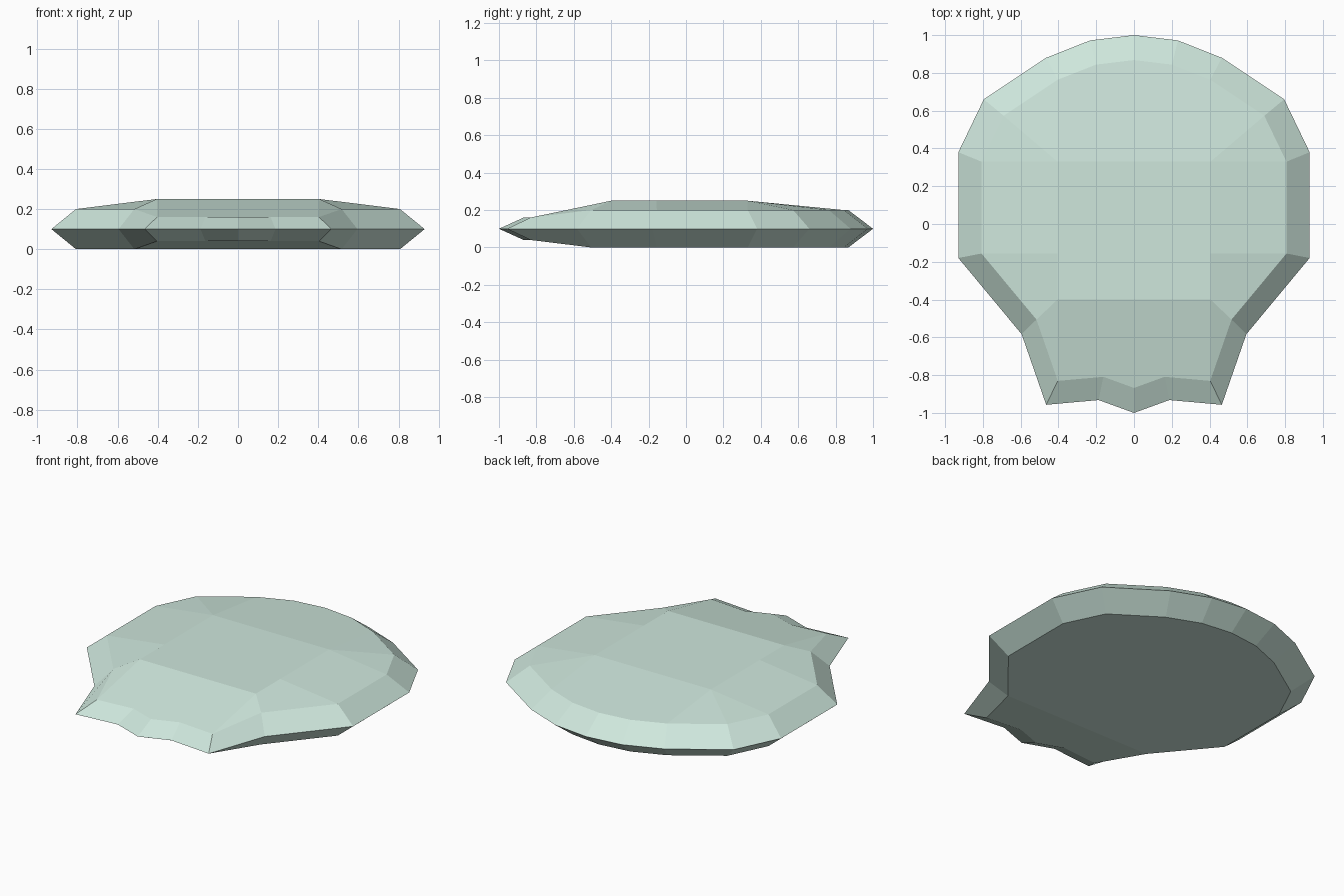
import bpy, bmesh

if "Cube" in bpy.data.objects:
    bpy.data.objects.remove(bpy.data.objects["Cube"])

# Right half of the outline, from the back tip round to the front tip
HALF = [(0, 1), (0.232, 0.972), (0.465, 0.88), (0.795, 0.66), (0.93, 0.38),
        (0.93, -0.18), (0.595, -0.583), (0.465, -0.957), (0.187, -0.932), (0, -1)]
OUTLINE = HALF + [(-x, y) for x, y in HALF[-2:0:-1]]
N = len(OUTLINE)
INSET = 0.868
FRONT = range(7, 12)  # the thinner points along the front edge

bm = bmesh.new()


def ring(scale, z, z_front):
    return [bm.verts.new((x * scale, y * scale, z_front if i in FRONT else z))
            for i, (x, y) in enumerate(OUTLINE)]


def bridge(a, b):
    for i in range(N):
        j = (i + 1) % N
        bm.faces.new((a[i], a[j], b[j], b[i]))


# Bevelled rim above and below the widest line
bottom = ring(INSET, 0.0, 0.04)
middle = ring(1.0, 0.1, 0.1)
top = ring(INSET, 0.2, 0.16)
bridge(bottom, middle)
bridge(middle, top)

# Underside: flat base and rising front flap
bm.faces.new([bottom[i % N] for i in range(12, 25)])
bm.faces.new(bottom[6:13])

# Raised flat centre on top
ROWS = (0.33, -0.157, -0.4)
right = [bm.verts.new((0.405, y, 0.25)) for y in ROWS]
left = [bm.verts.new((-0.405, y, 0.25)) for y in ROWS]
bm.faces.new(left + right[::-1])

# Sloping panels at both sides, front and back
for p, side in ((right, 1), (left, -1)):
    t = [top[(side * i) % N] for i in range(N)]
    for face in ((p[0], t[4], t[5], p[1]), (p[1], t[5], t[6], p[2]),
                 (p[2], t[6], t[7]), (p[0], t[3], t[4]), (p[0], t[2], t[3])):
        bm.faces.new(face)
bm.faces.new([left[0], right[0], top[2], top[1], top[0], top[N - 1], top[N - 2]])
bm.faces.new([right[2], left[2]] + top[11:6:-1])

bmesh.ops.recalc_face_normals(bm, faces=bm.faces)
mesh = bpy.data.meshes.new("faceted_shell")
bm.to_mesh(mesh)
bm.free()

shell = bpy.data.objects.new("faceted_shell", mesh)
bpy.context.collection.objects.link(shell)

mat = bpy.data.materials.new("pale_mint")
mat.diffuse_color = (0.62, 0.8, 0.72, 1)
mat.use_nodes = True
mat.node_tree.nodes["Principled BSDF"].inputs["Base Color"].default_value = mat.diffuse_color
mesh.materials.append(mat)
